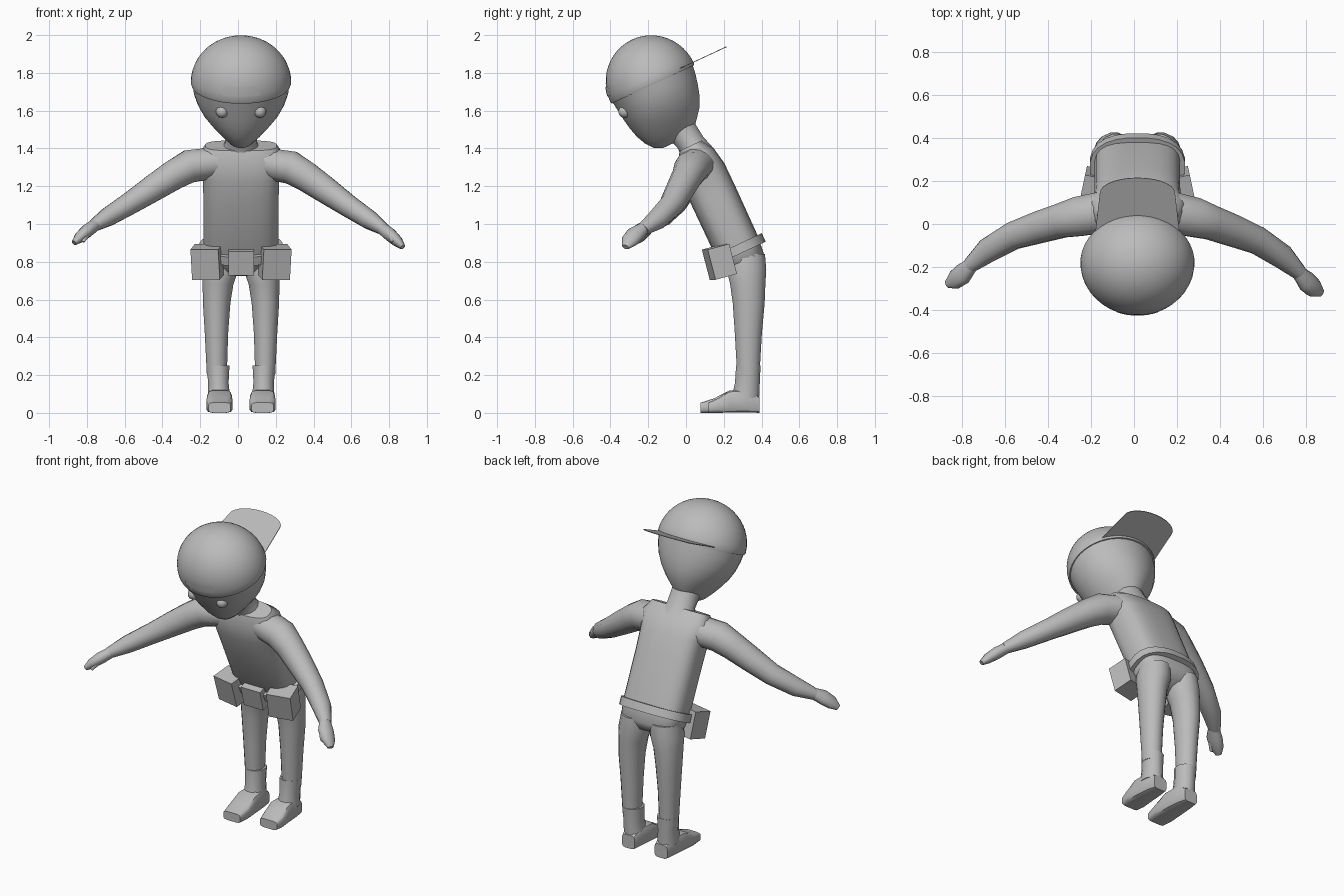
import bpy, bmesh, math
from mathutils import Vector, Matrix

if "Cube" in bpy.data.objects:
    bpy.data.objects.remove(bpy.data.objects["Cube"], do_unlink=True)

grey = bpy.data.materials.new("plain_grey")
grey.use_nodes = True
grey.diffuse_color = (0.5, 0.5, 0.5, 1)
grey.node_tree.nodes["Principled BSDF"].inputs["Base Color"].default_value = (0.5, 0.5, 0.5, 1)

CX = 0.016                       # body centre line
LEAN = math.radians(25)          # forward lean of torso and head
UP = Vector((0, -math.sin(LEAN), math.cos(LEAN)))
BACK = Vector((0, math.cos(LEAN), math.sin(LEAN)))
SIDE = Vector((1, 0, 0))
HEAD = Vector((CX, -0.18, 1.75))


def finish(name, bm, angle=40):
    bmesh.ops.recalc_face_normals(bm, faces=bm.faces)
    mesh = bpy.data.meshes.new(name)
    bm.to_mesh(mesh)
    bm.free()
    mesh.materials.append(grey)
    ob = bpy.data.objects.new(name, mesh)
    bpy.context.collection.objects.link(ob)
    bpy.ops.object.select_all(action='DESELECT')
    ob.select_set(True)
    bpy.context.view_layer.objects.active = ob
    if angle:
        bpy.ops.object.shade_smooth_by_angle(angle=math.radians(angle))
    return ob


def loft(name, rings, axis=None, ref=SIDE, power=2.0, n=16, angle=50):
    """Skin rings of (centre, half width along ref, half depth)."""
    bm = bmesh.new()
    loops = []
    for i, (c, a, b) in enumerate(rings):
        t = axis
        if t is None:
            t = Vector(rings[min(i + 1, len(rings) - 1)][0]) - Vector(rings[max(i - 1, 0)][0])
        t = t.normalized()
        e1 = (ref - t * ref.dot(t)).normalized()
        e2 = t.cross(e1)
        loop = []
        for k in range(n):
            th = 2 * math.pi * (k + 0.5) / n
            cs, sn = math.cos(th), math.sin(th)
            px = math.copysign(abs(cs) ** (2 / power), cs) * a
            py = math.copysign(abs(sn) ** (2 / power), sn) * b
            loop.append(bm.verts.new(Vector(c) + e1 * px + e2 * py))
        loops.append(loop)
    for lo, hi in zip(loops, loops[1:]):
        for k in range(n):
            bm.faces.new((lo[k], lo[(k + 1) % n], hi[(k + 1) % n], hi[k]))
    bm.faces.new(loops[0])
    bm.faces.new(loops[-1])
    return finish(name, bm, angle)


def box(name, centre, size, yaw=0):
    bm = bmesh.new()
    m = (Matrix.Translation(centre) @ Matrix.Rotation(yaw, 4, 'Z')
         @ Matrix.Rotation(math.radians(15), 4, 'X') @ Matrix.Diagonal((*size, 1)))
    bmesh.ops.create_cube(bm, size=1, matrix=m)
    return finish(name, bm, 0)


def head_point(x, u, w):
    return HEAD + SIDE * x + BACK * u + UP * w


# Torso, leaning forward
torso = [(0.335, 0.75, 0.13, 0.06), (0.32, 0.79, 0.19, 0.105), (0.27, 0.88, 0.2, 0.125),
         (0.145, 1.15, 0.2, 0.127), (0.09, 1.27, 0.205, 0.125), (0.05, 1.36, 0.225, 0.105),
         (0.025, 1.415, 0.19, 0.065)]
loft("torso", [((CX, y, z), a, b) for y, z, a, b in torso], UP, power=3, n=24)
loft("neck", [((CX, 0.06, 1.37), 0.12, 0.09), ((CX, 0.025, 1.43), 0.085, 0.075),
              ((CX, -0.03, 1.5), 0.085, 0.085)], UP)

# Face: narrows towards the chin
face = [(0.0, 0.0, 0.258, 0.236), (-0.06, 0.0, 0.25, 0.228), (-0.12, -0.003, 0.23, 0.217),
        (-0.174, -0.006, 0.2, 0.204), (-0.23, -0.012, 0.155, 0.182), (-0.28, -0.02, 0.108, 0.15),
        (-0.32, -0.022, 0.068, 0.115), (-0.34, -0.025, 0.035, 0.07)]
loft("face", [(head_point(0, u, w), a, b) for w, u, a, b in face], UP, n=32)

# Cap dome with a small overhanging rim
R = (0.266, 0.245, 0.25)
dome = [(head_point(0, 0, -0.012), R[0] - 0.004, R[1] - 0.003)]
for i in range(13):
    t = math.radians(i * 7.4)
    dome.append((head_point(0, 0, R[2] * math.sin(t)), R[0] * math.cos(t), R[1] * math.cos(t)))
loft("cap", dome, UP, n=40)

# Thin brim at the back of the cap
bm = bmesh.new()
outline = [(0.2, 0.12)]
outline += [(0.175 * math.cos(t), 0.36 + 0.078 * math.sin(t))
            for t in [math.pi * i / 14 for i in range(15)]]
outline.append((-0.2, 0.12))
lower = [bm.verts.new(head_point(x, u, 0.002)) for x, u in outline]
base = bm.faces.new(lower)
ext = bmesh.ops.extrude_face_region(bm, geom=[base])
bmesh.ops.translate(bm, vec=UP * 0.004,
                    verts=[v for v in ext["geom"] if isinstance(v, bmesh.types.BMVert)])
finish("cap_brim", bm, 0)

# Strap plate on the front of the cap
bm = bmesh.new()
rows = []
for w in (0.03, 0.055, 0.08):
    r = math.sqrt(1 - (w / R[2]) ** 2)
    rows.append([bm.verts.new(head_point((R[0] * r + 0.003) * math.sin(t),
                                         -(R[1] * r + 0.003) * math.cos(t), w))
                 for t in [math.radians(-22 + 44 * i / 8) for i in range(9)]])
for lo, hi in zip(rows, rows[1:]):
    for k in range(8):
        bm.faces.new((lo[k], lo[k + 1], hi[k + 1], hi[k]))
finish("cap_strap", bm)

# Belt and centre buckle
belt = Vector((CX, 0.275, 0.865))
loft("belt", [(belt - UP * 0.025, 0.222, 0.152), (belt + UP * 0.025, 0.222, 0.152)],
     UP, power=2.4, n=24, angle=30)
box("belt_buckle", (CX, 0.15, 0.8), (0.135, 0.07, 0.13))

for s, label in ((-1, "right"), (1, "left")):
    def at(x, y, z):
        return (CX + s * x, y, z)

    # Eye
    bm = bmesh.new()
    bmesh.ops.create_uvsphere(bm, u_segments=16, v_segments=10, radius=0.033,
                              matrix=Matrix.Translation(at(0.1, -0.325, 1.595)))
    finish(label + "_eye", bm, 60)

    # Belt pouch
    box(label + "_pouch", at(0.178, 0.177, 0.8), (0.15, 0.12, 0.165), s * math.radians(12))

    # Arm: the left one reaches a little further forward and down
    arm = [(0.13, 0.06, 1.325, 0.1, 0.085), (0.27, 0.035, 1.305, 0.095, 0.09),
           (0.35, 0.015, 1.26, 0.082, 0.082), (0.45, -0.015, 1.195, 0.076, 0.074),
           (0.57, -0.055, 1.115, 0.066, 0.062), (0.69, -0.125, 1.04, 0.058, 0.052),
           (0.77, -0.195, 0.99, 0.036, 0.033)]
    hand = [(0.76, -0.19, 0.995, 0.033, 0.033), (0.8, -0.232, 0.965, 0.05, 0.036),
            (0.84, -0.262, 0.93, 0.045, 0.03), (0.87, -0.28, 0.9, 0.02, 0.015)]
    for part, rows in (("arm", arm), ("hand", hand)):
        loft(label + "_" + part,
             [((s * x + CX * (1 - x), y - (0.06 * max(0, x - 0.2) if s > 0 else 0),
                z - (0.025 * x if s > 0 else 0)), a, b) for x, y, z, a, b in rows],
             ref=Vector((0, 1, 0)), n=12)
    thumb = Vector((s * 0.79, -0.25 - (0.04 if s > 0 else 0), 0.955))
    loft(label + "_thumb", [(thumb, 0.018, 0.018),
                            (thumb + Vector((s * 0.025, -0.03, -0.03)), 0.016, 0.014),
                            (thumb + Vector((s * 0.03, -0.04, -0.05)), 0.007, 0.007)], n=8)

    # Leg
    leg = [(0.1, 0.32, 0.84, 0.09, 0.1), (0.108, 0.32, 0.76, 0.097, 0.107),
           (0.122, 0.327, 0.68, 0.083, 0.095), (0.129, 0.332, 0.58, 0.074, 0.086),
           (0.13, 0.33, 0.42, 0.063, 0.073), (0.128, 0.33, 0.2, 0.054, 0.06)]
    loft(label + "_leg", [(at(x, y, z), a, b) for x, y, z, a, b in leg], Vector((0, 0, 1)), n=16)

    # Boot: shaft, then a flat-soled foot
    boot = [(0.122, 0.33, 0.25, 0.063, 0.067), (0.12, 0.325, 0.16, 0.056, 0.068),
            (0.117, 0.315, 0.08, 0.062, 0.075)]
    loft(label + "_boot_shaft", [(at(x, y, z), a, b) for x, y, z, a, b in boot],
         Vector((0, 0, 1)), n=12)
    reach = 0.04 if s < 0 else 0
    foot = [(0.39, 0.045, 0.085), (0.33, 0.058, 0.125), (0.23, 0.067, 0.12),
            (0.17 - reach / 2, 0.07, 0.078), (0.118 - reach, 0.06, 0.055)]
    loft(label + "_foot", [(at(0.114, y, h / 2), w, h / 2) for y, w, h in foot],
         Vector((0, -1, 0)), power=4.5, n=12, angle=40)
